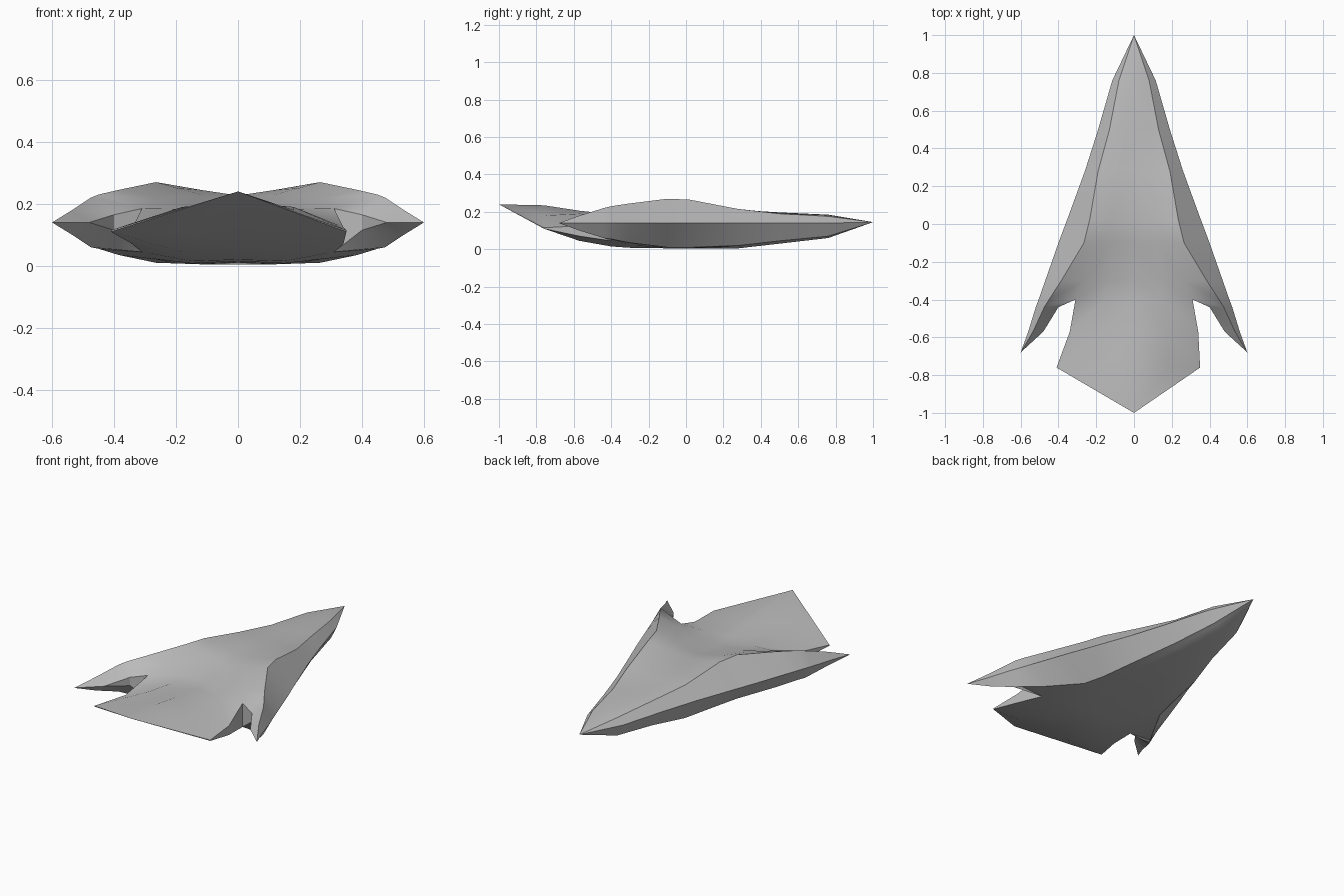
import bpy
import bmesh
from mathutils import Vector

default_cube = bpy.data.objects.get("Cube")
if default_cube:
    bpy.data.objects.remove(default_cube, do_unlink=True)


def grey_material():
    material = bpy.data.materials.new("hull grey")
    colour = (0.5, 0.5, 0.5, 1)
    material.use_nodes = True
    material.diffuse_color = colour
    material.node_tree.nodes["Principled BSDF"].inputs["Base Color"].default_value = colour
    return material


CHINE = 0.14      # height of the sharp outer edge

# Each station: y, then points from the centre outward as (x, top z, bottom z)
hull_stations = [
    (1.0, [(0, .145, .145)] * 4),
    (.76, [(0, .185, .06), (.04, .183, .06), (.08, .176, .07), (.115, CHINE, CHINE)]),
    (.5, [(0, .197, .03), (.07, .195, .03), (.13, .19, .045), (.19, CHINE, CHINE)]),
    (.28, [(0, .21, .005), (.09, .21, .005), (.19, .215, .02), (.26, CHINE, CHINE)]),
    (.02, [(0, .227, .01), (.12, .245, .005), (.235, .265, .01), (.355, CHINE, CHINE)]),
    (-.1, [(0, .21, .012), (.12, .23, .005), (.265, .27, .01), (.4, CHINE, CHINE)]),
    (-.3, [(0, .187, .015), (.15, .19, .008), (.385, .245, .035), (.47, CHINE, CHINE)]),
]
# The row at the notches, where prongs and tail part company
notch_station = (-.4, [(0, .188, .02), (.15, .183, .015), (.31, .185, .045),
                       (.45, .23, .055), (.505, CHINE, CHINE)])
prong_stations = [
    (-.44, [(.4, .165, .115), (.475, .22, .06), (.52, CHINE, CHINE)]),
    (-.57, [(.48, CHINE, CHINE), (.535, .18, .1), (.56, CHINE, CHINE)]),
    (-.68, [(.6, CHINE, CHINE)] * 3),
]
tail_stations = [
    (-.57, [(0, .206, .055), (.18, .19, .045), (.34, .125, .07)]),
    (-.76, [(0, .235, .125), (.18, .18, .11), (.38, .115, .11)]),
    (-1.0, [(0, .24, .24)] * 3),
]


def add_inner_column(station):
    """Insert a point between the middle and ridge points of a hull station."""
    y, points = station
    between = tuple((a + b) / 2 for a, b in zip(points[1], points[2]))
    return y, points[:2] + [between] + points[2:]


def skin(bm, stations, side, wall_column=None):
    """Skin top and bottom sheets over stations; optionally close one side."""
    sheets = []
    for level in (1, 2):
        grid = [[bm.verts.new((side * p[0], y, p[level])) for p in points]
                for y, points in stations]
        sheets.append(grid)
        for front, back in zip(grid, grid[1:]):
            for i in range(len(front) - 1):
                bm.faces.new((front[i], front[i + 1], back[i + 1], back[i]))
    if wall_column is not None:
        top, bottom = ([row[wall_column] for row in grid] for grid in sheets)
        for i in range(len(top) - 1):
            bm.faces.new((top[i], top[i + 1], bottom[i + 1], bottom[i]))


bm = bmesh.new()
hull = [add_inner_column(station) for station in hull_stations] + [notch_station]
notch_y, notch_points = notch_station
for side in (-1, 1):
    # Main body, swept prong and tail flap share the notch row
    skin(bm, hull, side)
    skin(bm, [(notch_y, notch_points[2:])] + prong_stations, side, wall_column=0)
    skin(bm, [(notch_y, notch_points[:3])] + tail_stations, side, wall_column=2)

bmesh.ops.remove_doubles(bm, verts=bm.verts, dist=0.0005)
bmesh.ops.dissolve_degenerate(bm, edges=bm.edges, dist=0.0005)

# The tail corners are uneven: the right one reaches further out
for vert in bm.verts:
    if abs(vert.co.x) > 0.37 and -0.8 < vert.co.y < -0.75:
        vert.co += Vector((-0.03, 0, 0))

bmesh.ops.recalc_face_normals(bm, faces=bm.faces)
mesh = bpy.data.meshes.new("arrow_hull")
bm.to_mesh(mesh)
bm.free()
mesh.materials.append(grey_material())

arrow_hull = bpy.data.objects.new("arrow_hull", mesh)
bpy.context.collection.objects.link(arrow_hull)
bpy.ops.object.select_all(action="DESELECT")
arrow_hull.select_set(True)
bpy.context.view_layer.objects.active = arrow_hull
bpy.ops.object.shade_smooth_by_angle(angle=0.6)
